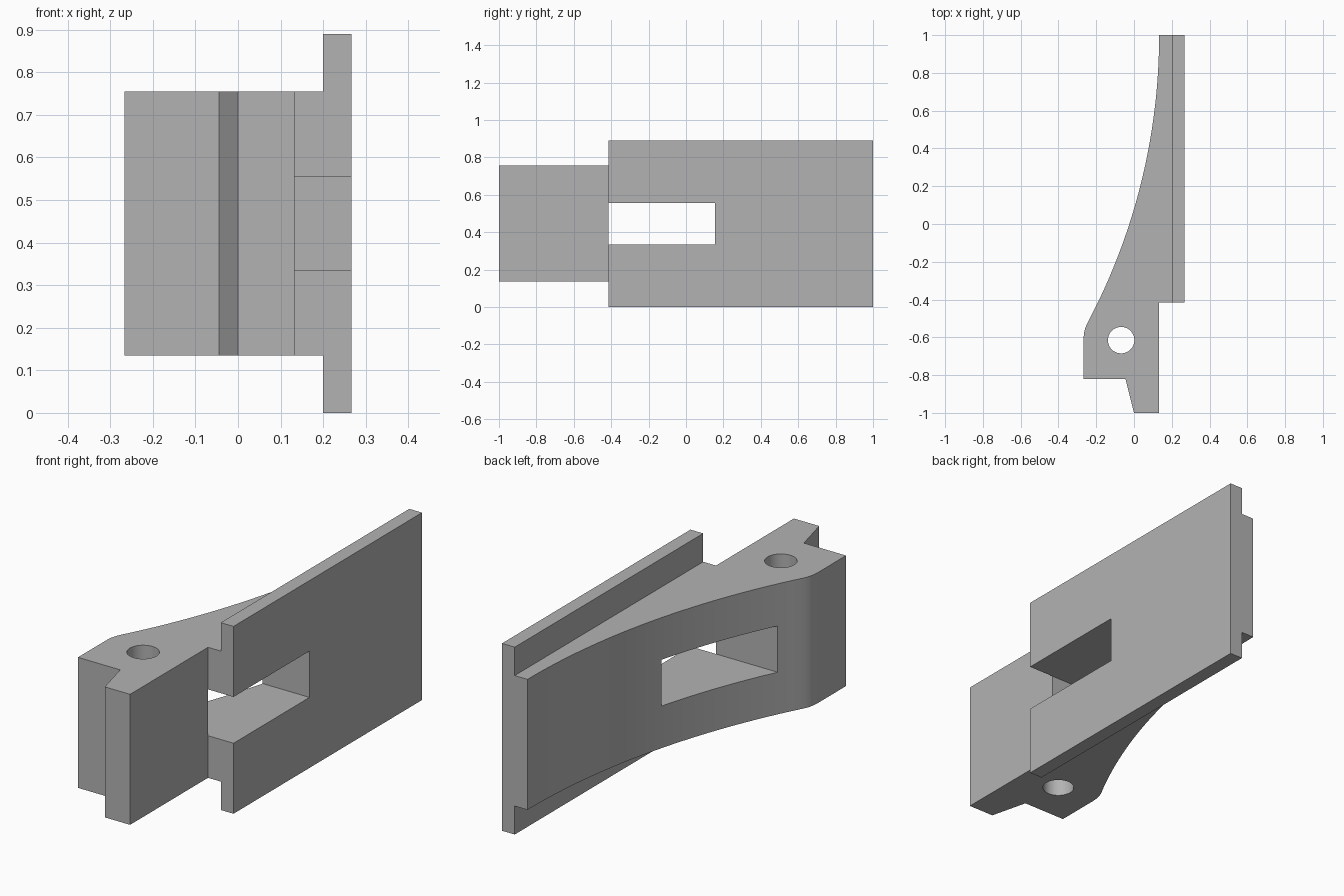
import bpy, bmesh, math

if "Cube" in bpy.data.objects:
    bpy.data.objects.remove(bpy.data.objects["Cube"], do_unlink=True)

grey = bpy.data.materials.new("plain grey")
grey.use_nodes = True
grey.diffuse_color = (0.45, 0.45, 0.45, 1)
grey.node_tree.nodes["Principled BSDF"].inputs["Base Color"].default_value = (0.45, 0.45, 0.45, 1)

EDGE, STEP, SHOULDER = 0.267, 0.133, -0.415


def extrude_profile(name, points, z0, z1):
    """Closed plan outline raised between two heights."""
    bm = bmesh.new()
    face = bm.faces.new([bm.verts.new((x, y, z0)) for x, y in points])
    result = bmesh.ops.extrude_face_region(bm, geom=[face])
    top = [v for v in result["geom"] if isinstance(v, bmesh.types.BMVert)]
    bmesh.ops.translate(bm, verts=top, vec=(0, 0, z1 - z0))
    bmesh.ops.recalc_face_normals(bm, faces=bm.faces)
    mesh = bpy.data.meshes.new(name)
    bm.to_mesh(mesh)
    bm.free()
    obj = bpy.data.objects.new(name, mesh)
    bpy.context.collection.objects.link(obj)
    mesh.materials.append(grey)
    return obj


def rectangle(x0, x1, y0, y1):
    return [(x0, y0), (x1, y0), (x1, y1), (x0, y1)]


def combine(target, other, operation):
    mod = target.modifiers.new(operation.lower(), "BOOLEAN")
    mod.operation = operation
    mod.solver = "EXACT"
    mod.object = other
    bpy.context.view_layer.objects.active = target
    bpy.ops.object.modifier_apply(modifier=mod.name)
    bpy.data.objects.remove(other, do_unlink=True)


# Curved back of the body: shallow arc, then a rounded corner
RADIUS, STEPS = 3.25, 32
arc = []
for i in range(STEPS + 1):
    drop = 1.53 * i / STEPS
    arc.append((STEP - RADIUS + math.sqrt(RADIUS**2 - drop**2), 1 - drop))
corner = [(-0.259, -0.553), (-0.264, -0.573), (-0.266, -0.592), (-EDGE, -0.61)]
foot = [(-EDGE, -0.82), (-0.045, -0.82), (0, -1), (STEP, -1)]
inner = [(STEP, SHOULDER), (0.22, SHOULDER), (0.22, 1)]
bracket = extrude_profile("bracket_body", arc + corner + foot + inner, 0.135, 0.755)

# Tall flat plate along the side
plate = extrude_profile("side_plate", rectangle(0.2, EDGE, SHOULDER, 1), 0, 0.89)
combine(bracket, plate, "UNION")

# Slot straight through plate and body
slot = extrude_profile("slot_cutter", rectangle(-0.5, 0.5, SHOULDER, 0.155), 0.335, 0.555)
combine(bracket, slot, "DIFFERENCE")

# Vertical pin hole
ring = [(-0.068 + 0.07 * math.cos(a), -0.615 + 0.07 * math.sin(a))
        for a in (math.tau * i / 48 for i in range(48))]
hole = extrude_profile("pin_hole_cutter", ring, -0.1, 1)
combine(bracket, hole, "DIFFERENCE")

# Smooth curved faces, crisp edges
bpy.ops.object.select_all(action="DESELECT")
bracket.select_set(True)
bpy.context.view_layer.objects.active = bracket
bpy.ops.object.shade_smooth_by_angle(angle=math.radians(25))
